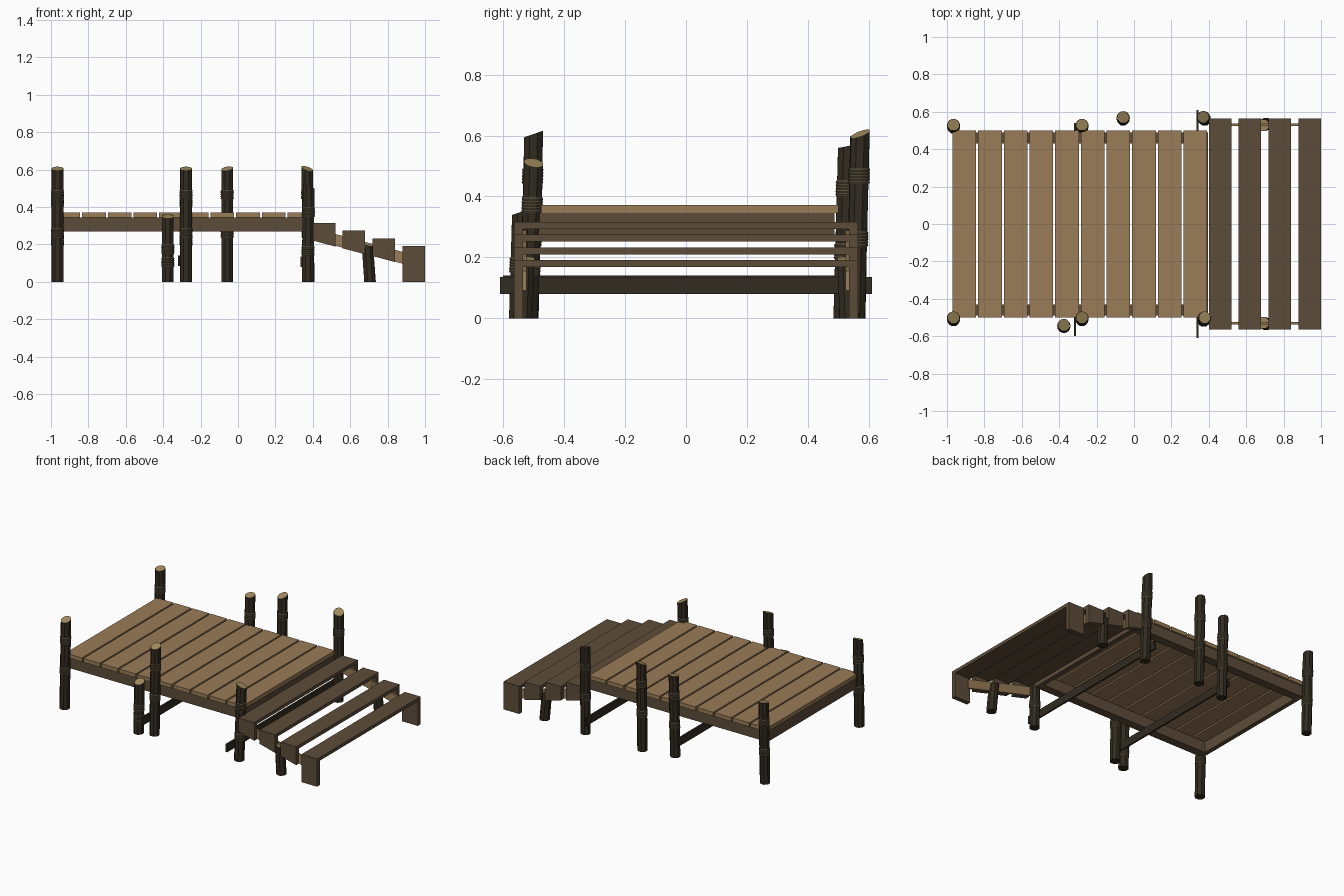
import bpy, bmesh, math
from mathutils import Vector

if "Cube" in bpy.data.objects:
    bpy.data.objects.remove(bpy.data.objects["Cube"])


def mat(name, rgb):
    m = bpy.data.materials.new(name)
    m.diffuse_color = (*rgb, 1)
    m.use_nodes = True
    m.node_tree.nodes["Principled BSDF"].inputs["Base Color"].default_value = m.diffuse_color
    return m


PLANK = mat("deck_wood", (0.32, 0.20, 0.095))
BROWN = mat("brown_wood", (0.11, 0.073, 0.042))
BARK = mat("bark", (0.032, 0.025, 0.015))
CUT = mat("cut_wood", (0.36, 0.26, 0.11))
ROPE = mat("rope", (0.11, 0.09, 0.05))


def finish(name, bm, *mats):
    bmesh.ops.recalc_face_normals(bm, faces=bm.faces)
    me = bpy.data.meshes.new(name)
    bm.to_mesh(me)
    bm.free()
    for m in mats:
        me.materials.append(m)
    ob = bpy.data.objects.new(name, me)
    bpy.context.collection.objects.link(ob)
    return ob


def prism(bm, profile, y0, y1):
    """Extrude an x/z profile along y."""
    a = [bm.verts.new((x, y0, z)) for x, z in profile]
    b = [bm.verts.new((x, y1, z)) for x, z in profile]
    bm.faces.new(a)
    bm.faces.new(b[::-1])
    n = len(a)
    for i in range(n):
        bm.faces.new((a[i], a[(i + 1) % n], b[(i + 1) % n], b[i]))


def rect(x0, x1, z0, z1):
    return [(x0, z0), (x1, z0), (x1, z1), (x0, z1)]


def box(name, m, x0, x1, y0, y1, z0, z1):
    bm = bmesh.new()
    prism(bm, rect(x0, x1, z0, z1), y0, y1)
    return finish(name, bm, m)


def loft(bm, rings):
    for r0, r1 in zip(rings, rings[1:]):
        n = len(r0)
        for i in range(n):
            bm.faces.new((r0[i], r0[(i + 1) % n], r1[(i + 1) % n], r1[i]))


def post(name, base, top, bands=(), slant=(0, 0.35), r=0.032):
    """Leaning log with a slanted cut top and rope wound around it."""
    p, q = Vector((*base, 0)), Vector(top)
    n = 16
    circ = [(math.cos(2 * math.pi * i / n), math.sin(2 * math.pi * i / n)) for i in range(n)]
    bm = bmesh.new()
    rings = [[bm.verts.new((c.x + r * k * ca, c.y + r * k * sa,
                            c.z + s * r * (slant[0] * ca + slant[1] * sa)))
              for i, (ca, sa) in enumerate(circ) for k in [1.04 if i % 2 else 0.97]]
             for c, s in ((p, 0), (q, 1))]
    loft(bm, rings)
    bm.faces.new(rings[0])
    bm.faces.new(rings[1]).material_index = 1
    finish(name, bm, BARK, CUT)
    # rope: zigzag sleeve of five turns
    for b, z0 in enumerate(bands):
        bm = bmesh.new()
        rings = []
        for j in range(11):
            z = z0 + j * 0.005
            c = p.lerp(q, z / q.z)
            rr = r * (1.11 if j % 2 else 1.03)
            rings.append([bm.verts.new((c.x + rr * ca, c.y + rr * sa, z)) for ca, sa in circ])
        loft(bm, rings)
        finish(f"{name}_rope_{b + 1}", bm, ROPE)


# deck planks
for i in range(10):
    x = -0.97 + i * 0.1372
    box(f"deck_plank_{i + 1}", PLANK, x, x + 0.126, -0.5, 0.5, 0.345, 0.372)

# deck frame
for side, s in (("front", -1), ("back", 1)):
    box(f"{side}_deck_beam", BROWN, -0.965, 0.395, *sorted((s * 0.43, s * 0.488)), 0.27, 0.345)
box("left_end_beam", BROWN, -0.965, -0.935, -0.43, 0.43, 0.27, 0.345)
box("right_end_beam", BROWN, 0.365, 0.395, -0.43, 0.43, 0.27, 0.345)

# low cross braces
box("left_cross_brace", BARK, -0.321, -0.309, -0.60, 0.54, 0.085, 0.14)
box("right_cross_brace", BARK, 0.333, 0.345, -0.61, 0.61, 0.08, 0.135)

# mooring posts
for name, base, top, slant in (
        ("front_left_post", (-0.965, -0.515), (-0.965, -0.50, 0.605), (0, 0.35)),
        ("front_middle_post", (-0.278, -0.515), (-0.278, -0.50, 0.605), (0, 0.35)),
        ("front_right_post", (0.372, -0.518), (0.378, -0.50, 0.51), (-0.45, -0.15)),
        ("back_left_post", (-0.965, 0.515), (-0.965, 0.53, 0.565), (0, 0.2)),
        ("back_middle_post", (-0.278, 0.515), (-0.278, 0.53, 0.565), (0, 0.2)),
        ("back_inner_post", (-0.058, 0.558), (-0.058, 0.57, 0.605), (0.15, 0.35)),
        ("back_right_post", (0.378, 0.557), (0.37, 0.572, 0.605), (-0.3, 0.35))):
    post(name, base, top, (top[2] - 0.163, top[2] - 0.37), slant)
post("short_front_post", (-0.375, -0.55), (-0.375, -0.54, 0.35), (0.15, 0.08))

# stair treads with end plates, the lowest standing on the ground
for i in range(4):
    x0 = 0.40 + i * 0.16
    x1 = x0 + 0.12
    t = 0.316 - i * 0.0415
    b0, b1 = (0, 0) if i == 3 else (t - 0.095, t - 0.127)
    bm = bmesh.new()
    prism(bm, rect(x0, x1, t - 0.023, t), -0.565, 0.565)
    for s in (-1, 1):
        prism(bm, [(x0, b0), (x1, b1), (x1, t - 0.023), (x0, t - 0.023)], s * 0.565, s * 0.535)
    finish(f"stair_tread_{i + 1}", bm, BROWN)

# sloping stair stringers and their posts
for side, s in (("front", -1), ("back", 1)):
    bm = bmesh.new()
    prism(bm, [(0.40, 0.225), (0.90, 0.092), (0.90, 0.155), (0.40, 0.288)], s * 0.537, s * 0.524)
    finish(f"{side}_stair_stringer", bm, PLANK)
    post(f"{side}_stair_post", (0.706, s * 0.535), (0.692, s * 0.528, 0.195), (), (-0.26, 0))
